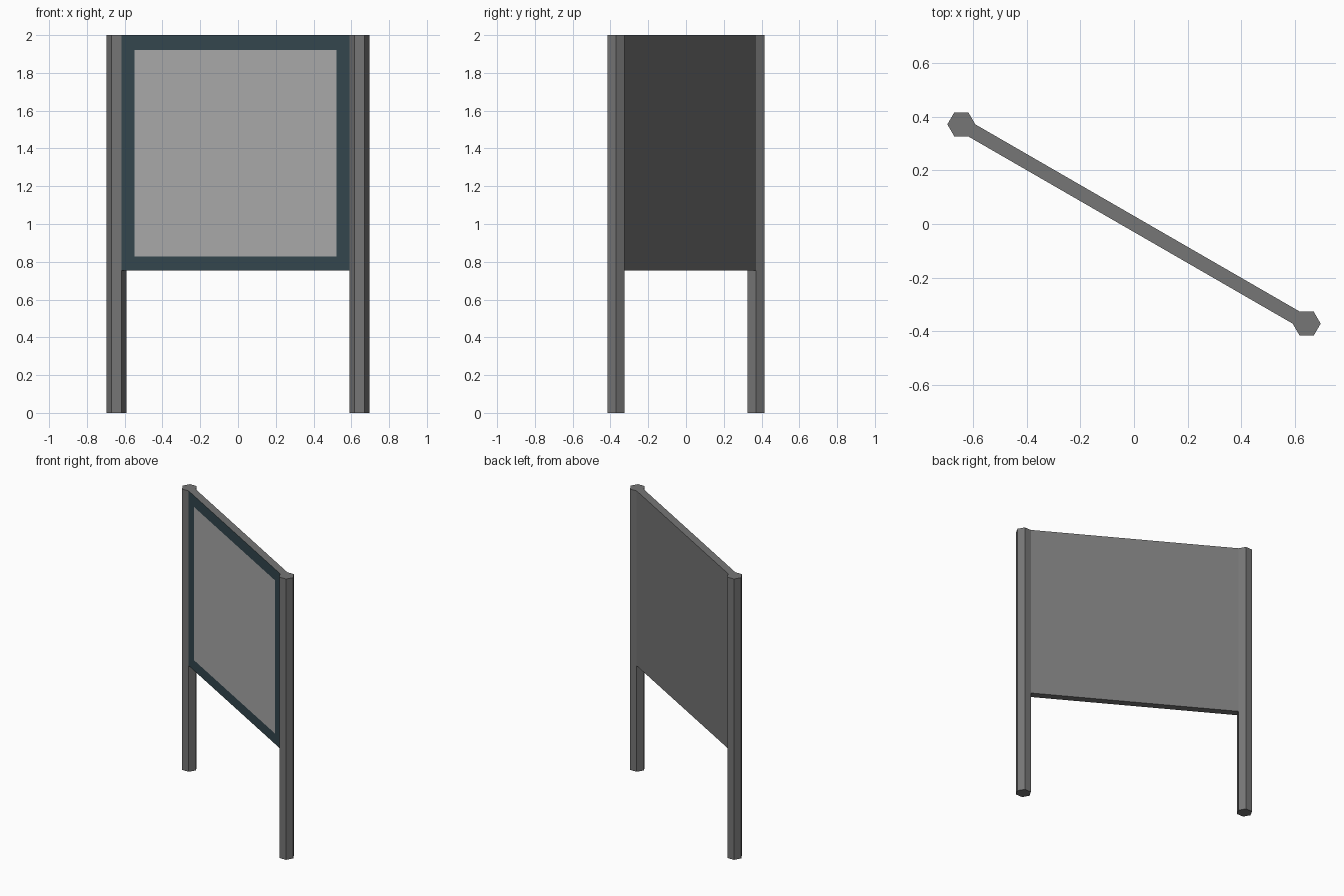
import bpy, bmesh, math
from mathutils import Vector, Matrix

if "Cube" in bpy.data.objects:
    bpy.data.objects.remove(bpy.data.objects["Cube"])

POST_X, POST_Y = 0.643, 0.371
R = 0.052                                  # hexagon radius = panel thickness
HEIGHT, PANEL_Z = 2.0, 0.755
APOTHEM = R * math.cos(math.pi / 6)
ANGLE = -math.atan2(POST_Y, POST_X)        # board is turned about 30 degrees
HALF = math.hypot(POST_X, POST_Y) - APOTHEM


def material(name, rgb):
    m = bpy.data.materials.new(name)
    m.diffuse_color = (*rgb, 1)
    m.use_nodes = True
    m.node_tree.nodes["Principled BSDF"].inputs["Base Color"].default_value = m.diffuse_color
    return m


def add_object(name, bm, mats):
    me = bpy.data.meshes.new(name)
    bm.to_mesh(me)
    bm.free()
    for m in mats:
        me.materials.append(m)
    ob = bpy.data.objects.new(name, me)
    bpy.context.collection.objects.link(ob)
    return ob


metal = material("grey_metal", (0.18, 0.18, 0.18))
frame = material("dark_blue_frame", (0.035, 0.065, 0.08))
sheet = material("light_grey_sheet", (0.42, 0.42, 0.42))

# Hexagonal posts, points along x
for side, name in ((-1, "left_post"), (1, "right_post")):
    bm = bmesh.new()
    base = bm.faces.new([bm.verts.new((R * math.cos(i * math.pi / 3),
                                       R * math.sin(i * math.pi / 3), 0)) for i in range(6)])
    top = bmesh.ops.extrude_face_region(bm, geom=[base], use_keep_orig=True)["geom"]
    bmesh.ops.translate(bm, vec=(0, 0, HEIGHT),
                        verts=[g for g in top if isinstance(g, bmesh.types.BMVert)])
    bmesh.ops.recalc_face_normals(bm, faces=bm.faces)
    add_object(name, bm, [metal]).location = (side * POST_X, -side * POST_Y, 0)

# Panel between the posts, with a flush border inset on its front face
bm = bmesh.new()
size = Matrix.Diagonal((2 * HALF, R, HEIGHT - PANEL_Z, 1))
bmesh.ops.create_cube(bm, size=1, matrix=Matrix.Translation((0, 0, (HEIGHT + PANEL_Z) / 2)) @ size)
bm.normal_update()
front = min(bm.faces, key=lambda f: f.normal.y)
border = bmesh.ops.inset_region(bm, faces=[front], thickness=0.08, use_even_offset=True)["faces"]
for f in border:
    f.material_index = 1
front.material_index = 2
for v in front.verts:
    if v.co.z < 1.3:
        v.co.z = 0.829
panel = add_object("display_panel", bm, [metal, frame, sheet])
panel.rotation_euler.z = ANGLE
